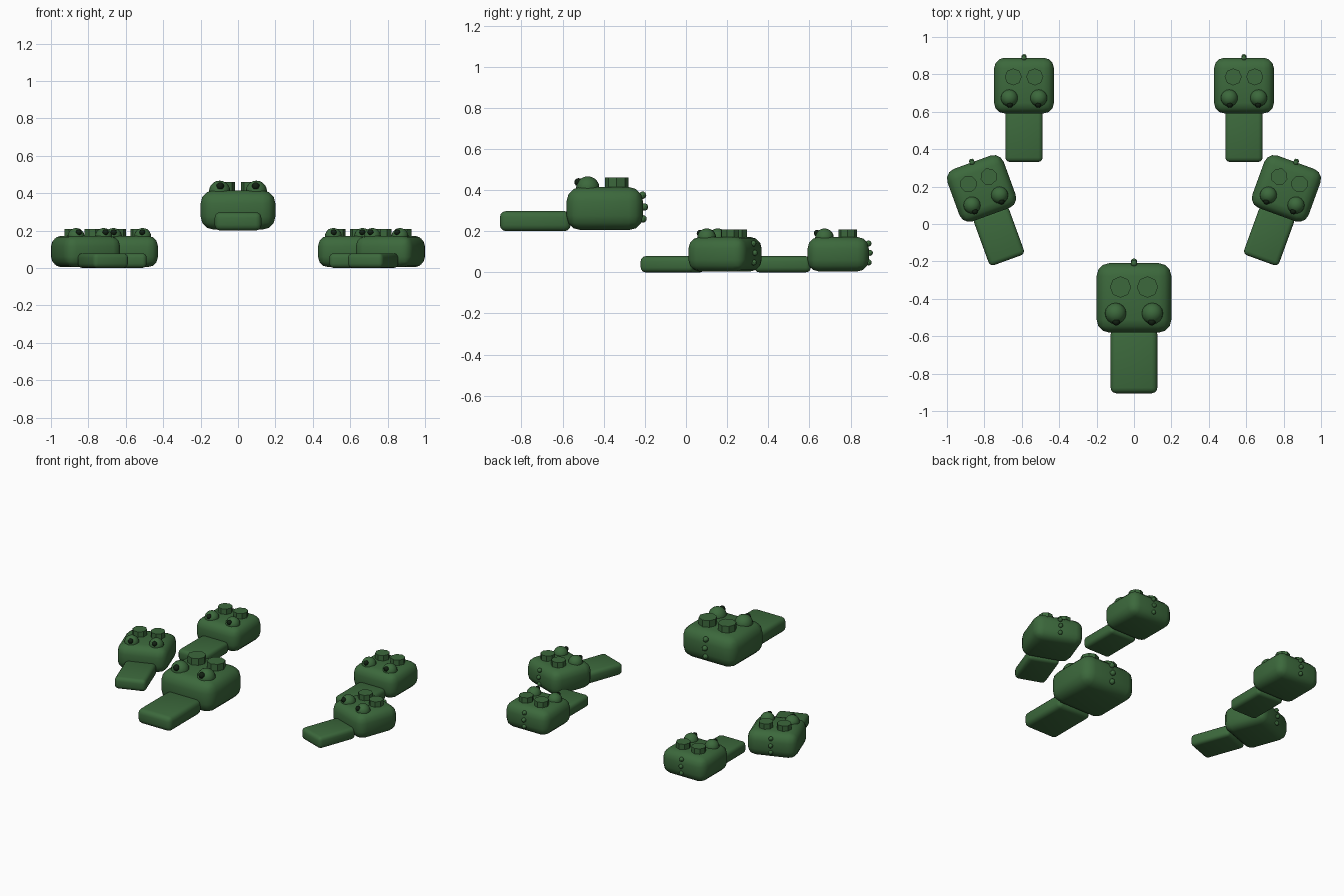
import bpy, math
from mathutils import Matrix, Vector

if "Cube" in bpy.data.objects:
    bpy.data.objects.remove(bpy.data.objects["Cube"])


def material(name, color):
    m = bpy.data.materials.new(name)
    m.diffuse_color = (*color, 1)
    m.use_nodes = True
    m.node_tree.nodes["Principled BSDF"].inputs["Base Color"].default_value = m.diffuse_color
    return m


GREEN = material("green", (0.045, 0.14, 0.045))
DARK = material("dark", (0.006, 0.015, 0.006))


def finish(name, frame, mat):
    # local part placement -> position in the group
    ob = bpy.context.object
    ob.name = name
    ob.data.materials.append(mat)
    bpy.ops.object.shade_smooth_by_angle(angle=math.radians(35))
    ob.matrix_world = frame @ ob.matrix_basis
    return ob


def rounded_box(name, frame, loc, size, bevel):
    bpy.ops.mesh.primitive_cube_add(size=1)
    ob = bpy.context.object
    ob.data.transform(Matrix.Diagonal((*size, 1)))
    ob.location = loc
    bpy.context.view_layer.update()
    mod = ob.modifiers.new("bevel", "BEVEL")
    mod.width, mod.segments = bevel, 3
    bpy.ops.object.modifier_apply(modifier=mod.name)
    finish(name, frame, GREEN)


def ball(name, frame, loc, r, mat, seg=16, rings=10):
    bpy.ops.mesh.primitive_uv_sphere_add(segments=seg, ring_count=rings, radius=r, location=loc)
    finish(name, frame, mat)


def knob(name, frame, loc, r, h):
    bpy.ops.mesh.primitive_cylinder_add(vertices=8, radius=r, depth=h, location=loc)
    finish(name, frame, GREEN)


def reptile_head(tag, loc, scale, turn):
    f = (Matrix.Translation(Vector(loc)) @ Matrix.Rotation(math.radians(turn), 4, "Z")
         @ Matrix.Scale(scale, 4))
    rounded_box(tag + "_head", f, (0, 0, 0.11), (0.4, 0.372, 0.21), 0.07)
    rounded_box(tag + "_snout", f, (0, -0.338, 0.049), (0.25, 0.344, 0.098), 0.03)
    for side, s in (("left", -1), ("right", 1)):
        ball(f"{tag}_eye_{side}", f, (s * 0.098, -0.083, 0.21), 0.057, GREEN)
        ball(f"{tag}_pupil_{side}", f, (s * 0.095, -0.128, 0.238), 0.02, DARK, 12, 8)
        knob(f"{tag}_knob_{side}", f, (s * 0.072, 0.058, 0.23), 0.057, 0.06)
    # row of bumps down the back
    for i, (y, z) in enumerate(((0.184, 0.175), (0.193, 0.118), (0.186, 0.06))):
        ball(f"{tag}_back_bump_{i + 1}", f, (0, y, z), 0.018, GREEN, 10, 8)


reptile_head("front", (0, -0.395, 0.2), 1.0, 0)
for side, s in (("left", -1), ("right", 1)):
    reptile_head("middle_" + side, (s * 0.815, 0.19, 0), 0.8, -20 * s)
    reptile_head("rear_" + side, (s * 0.588, 0.74, 0), 0.8, 0)
